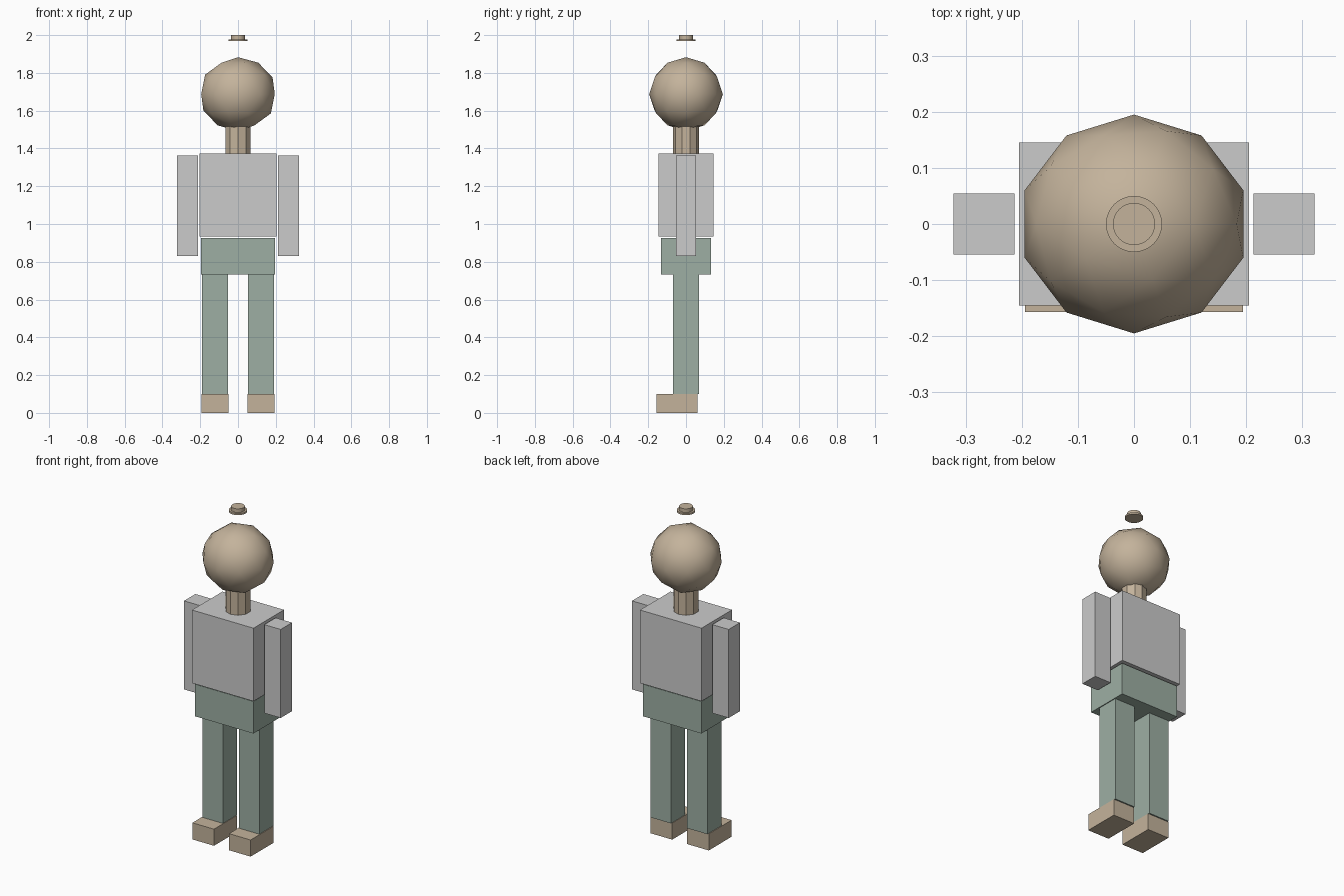
import bpy

if "Cube" in bpy.data.objects:
    bpy.data.objects.remove(bpy.data.objects["Cube"])


def material(name, color):
    m = bpy.data.materials.new(name)
    m.diffuse_color = (*color, 1)
    m.use_nodes = True
    m.node_tree.nodes["Principled BSDF"].inputs["Base Color"].default_value = m.diffuse_color
    return m


TAN = material("tan", (0.55, 0.45, 0.33))
GREEN = material("green", (0.34, 0.43, 0.37))


def finish(name, mat):
    ob = bpy.context.object
    ob.name = name
    if mat:
        ob.data.materials.append(mat)
    return ob


def box(name, x, y, z, mat=None):
    """Box from (min, max) ranges on each axis."""
    bpy.ops.mesh.primitive_cube_add(size=1, location=[(a + b) / 2 for a, b in (x, y, z)])
    ob = finish(name, mat)
    ob.scale = [b - a for a, b in (x, y, z)]
    bpy.ops.object.transform_apply(location=False, rotation=False, scale=True)
    return ob


def cylinder(name, sides, radius, z0, z1, mat):
    bpy.ops.mesh.primitive_cylinder_add(vertices=sides, radius=radius, depth=z1 - z0,
                                        location=(0, 0, (z0 + z1) / 2))
    return finish(name, mat)


# Torso and hips
box("torso", (-0.205, 0.205), (-0.145, 0.145), (0.934, 1.374))
box("hips", (-0.195, 0.195), (-0.132, 0.132), (0.732, 0.925), GREEN)

# Arms, legs and feet, mirrored across x
for side, s in (("left", -1), ("right", 1)):
    def span(a, b):
        return tuple(sorted((s * a, s * b)))
    box(side + "_arm", span(0.213, 0.322), (-0.054, 0.054), (0.83, 1.363))
    box(side + "_leg", span(0.053, 0.19), (-0.068, 0.068), (0.10, 0.732), GREEN)
    box(side + "_foot", span(0.05, 0.194), (-0.157, 0.06), (0, 0.10), TAN)

# Neck, faceted
cylinder("neck", 10, 0.07, 1.374, 1.52, TAN)

# Head: coarse, smooth-shaded ball
bpy.ops.mesh.primitive_ico_sphere_add(subdivisions=2, radius=0.195, location=(0, 0, 1.688))
head = finish("head", TAN)
head.scale.x = 1.05
bpy.ops.object.transform_apply(location=False, rotation=False, scale=True)
bpy.ops.object.shade_smooth()

# Small floating cap above the head
for name, radius, z0, z1 in (("cap_brim", 0.05, 1.968, 1.978), ("cap_crown", 0.0375, 1.978, 2.0)):
    cylinder(name, 32, radius, z0, z1, TAN)
    bpy.ops.object.shade_smooth_by_angle()
